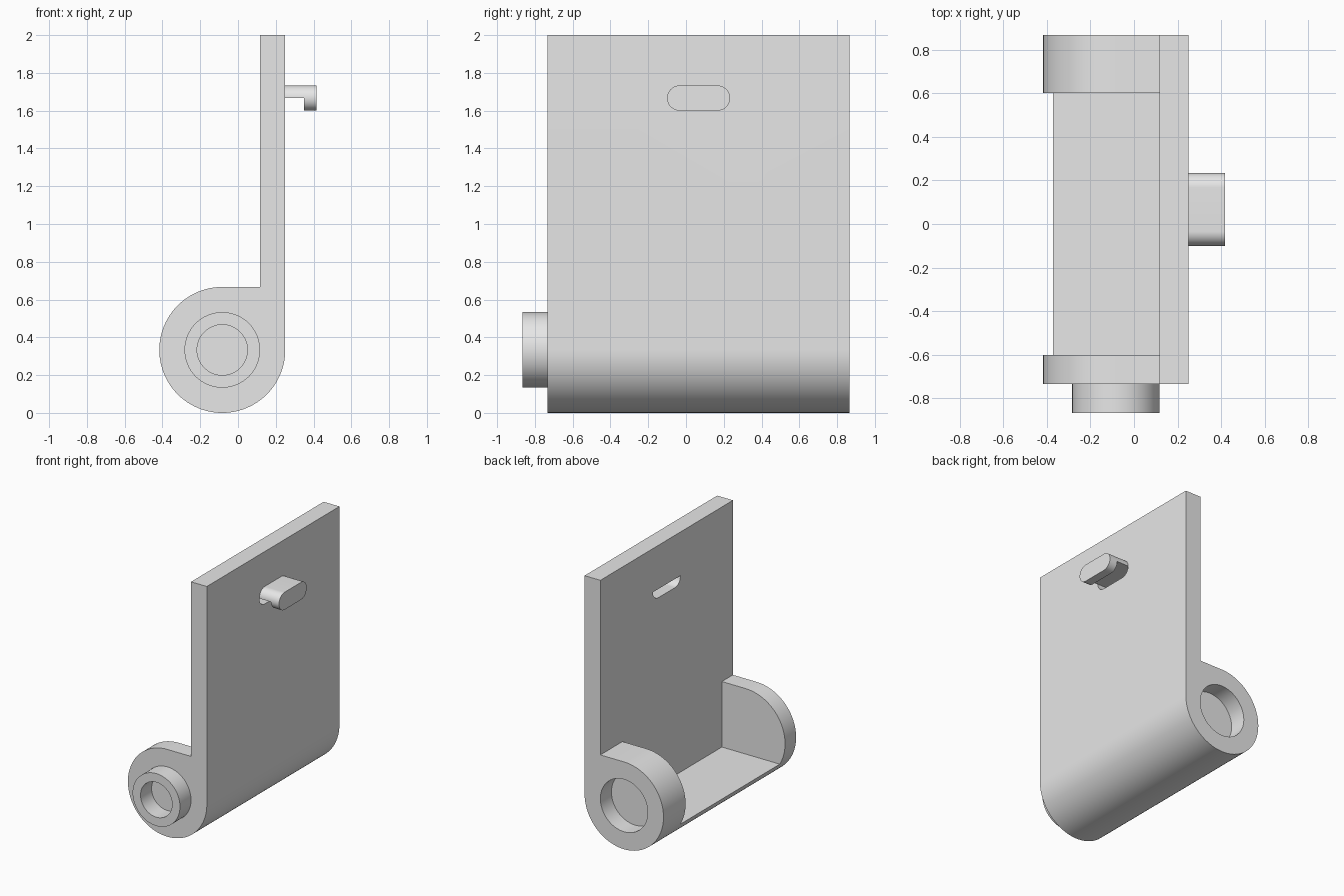
import bpy, bmesh, math
from mathutils import Vector

if "Cube" in bpy.data.objects:
    bpy.data.objects.remove(bpy.data.objects["Cube"], do_unlink=True)

grey = bpy.data.materials.new("light_grey")
grey.use_nodes = True
colour = (0.8, 0.8, 0.8, 1)
grey.diffuse_color = colour
grey.node_tree.nodes["Principled BSDF"].inputs["Base Color"].default_value = colour

UNIT = 1 / 15                 # module that all sizes follow
CX, CZ, R = -1.25 * UNIT, 5 * UNIT, 5 * UNIT      # barrel axis and radius
FRONT, BACK = -11 * UNIT, 13 * UNIT
PLATE_IN, PLATE_OUT = CX + 3 * UNIT, CX + R
HOOK_Y, HOOK_Z = UNIT, 25 * UNIT


def arc(cx, cy, r, start, end, steps):
    """Points on an arc, angles in degrees."""
    angles = [math.radians(start + (end - start) * i / steps) for i in range(steps + 1)]
    return [(cx + r * math.cos(a), cy + r * math.sin(a)) for a in angles]


def circle(r):
    return arc(CX, CZ, r, 0, 360, 64)[:-1]


def rectangle(a0, a1, b0, b1):
    return [(a0, b0), (a1, b0), (a1, b1), (a0, b1)]


def prism(name, profile, axis, start, end):
    """Extrude a profile (xz along Y, yz along X)."""
    bm = bmesh.new()
    place = (lambda a, b: (a, start, b)) if axis == "Y" else (lambda a, b: (start, a, b))
    face = bm.faces.new([bm.verts.new(place(a, b)) for a, b in profile])
    moved = bmesh.ops.extrude_face_region(bm, geom=[face])["geom"]
    depth = end - start
    shift = Vector((0, depth, 0)) if axis == "Y" else Vector((depth, 0, 0))
    bmesh.ops.translate(bm, vec=shift, verts=[v for v in moved if isinstance(v, bmesh.types.BMVert)])
    bmesh.ops.recalc_face_normals(bm, faces=bm.faces)
    mesh = bpy.data.meshes.new(name)
    bm.to_mesh(mesh)
    bm.free()
    mesh.materials.append(grey)
    obj = bpy.data.objects.new(name, mesh)
    bpy.context.collection.objects.link(obj)
    return obj


def activate(obj):
    bpy.ops.object.select_all(action="DESELECT")
    obj.select_set(True)
    bpy.context.view_layer.objects.active = obj


def cut(obj, cutter):
    """Subtract a cutter, then discard it."""
    cutter.hide_render = True
    mod = obj.modifiers.new("cut", "BOOLEAN")
    mod.operation, mod.solver, mod.object = "DIFFERENCE", "EXACT", cutter
    activate(obj)
    bpy.ops.object.modifier_apply(modifier=mod.name)
    bpy.data.objects.remove(cutter, do_unlink=True)


# Upright plate with rounded barrel foot
outline = arc(CX, CZ, R, 90, 360, 72)
outline += [(PLATE_OUT, 2), (PLATE_IN, 2), (PLATE_IN, CZ + R)]
body = prism("plate_and_barrel", outline, "Y", FRONT, BACK)

# Open bay between the two end cheeks
cut(body, prism("bay_cutter", rectangle(-1, PLATE_IN, CZ / 2, 1), "Y", -0.6, 0.6))

# Blind socket in the back cheek
cut(body, prism("socket_cutter", circle(3 * UNIT), "Y", BACK - 2 * UNIT, 1))

# Half-round slot through the plate below the hook
lower = arc(HOOK_Y - 0.1, HOOK_Z, UNIT, 180, 270, 16)
lower += arc(HOOK_Y + 0.1, HOOK_Z, UNIT, 270, 360, 16)
cut(body, prism("slot_cutter", lower, "X", 0, 0.3))

# Hollow pivot pin on the front cheek
pin = prism("pivot_pin", circle(3 * UNIT), "Y", FRONT - 2 * UNIT, FRONT)
cut(pin, prism("bore_cutter", circle(2 * UNIT), "Y", -1, 0))

# Latch hook with a downward lip
upper = arc(HOOK_Y + 0.1, HOOK_Z, UNIT, 0, 90, 16)
upper += arc(HOOK_Y - 0.1, HOOK_Z, UNIT, 90, 180, 16)
hook = prism("latch_hook", lower + upper[1:-1], "X", PLATE_OUT, PLATE_OUT + 2.5 * UNIT)
cut(hook, prism("undercut_cutter", rectangle(-0.5, 0.5, 1.5, HOOK_Z), "X", 0, PLATE_OUT + 1.5 * UNIT))

# Smooth the curved walls, keep hard edges
for part in (body, pin, hook):
    activate(part)
    bpy.ops.object.shade_smooth_by_angle(angle=math.radians(30))
